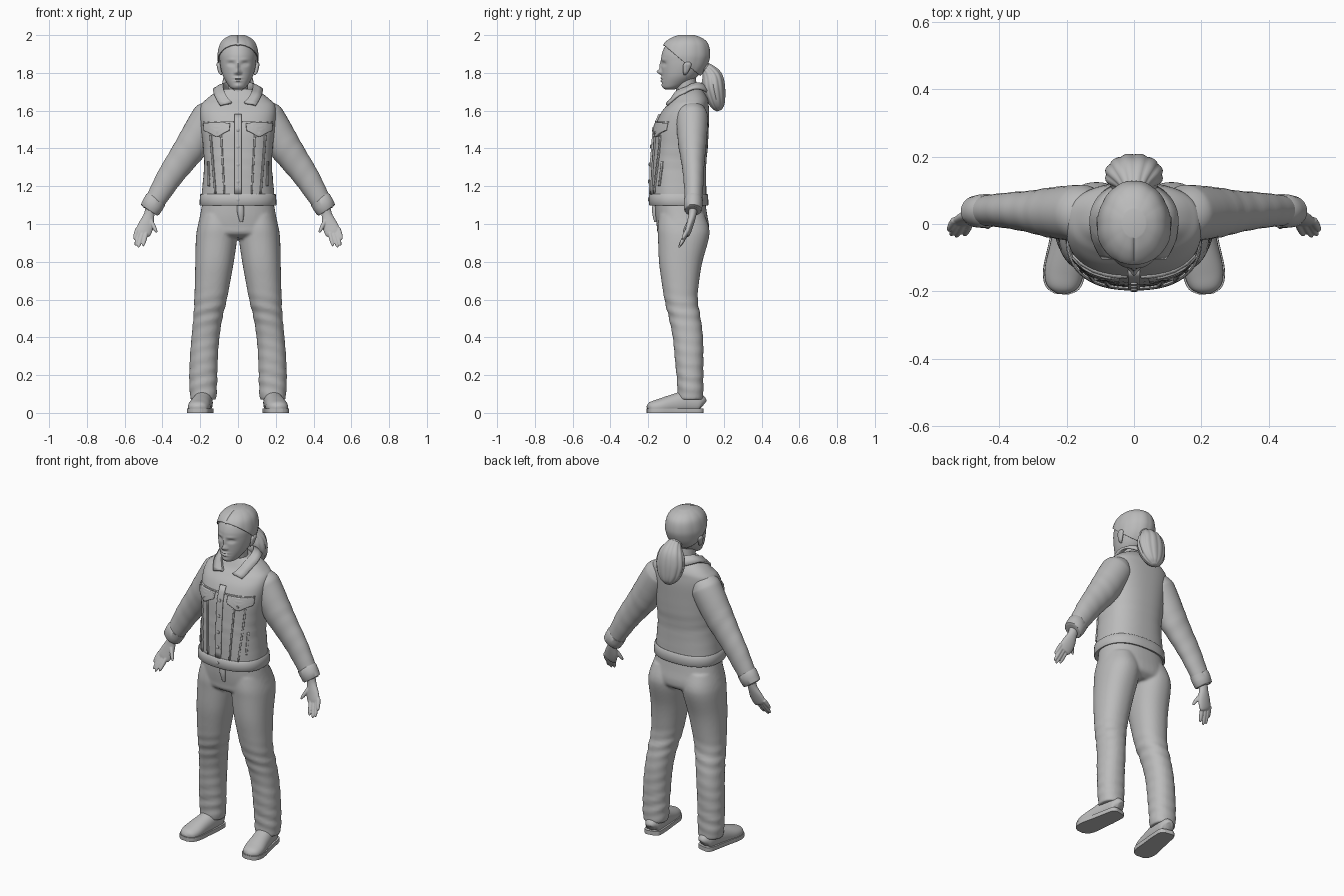
import bpy, bmesh, math
from mathutils import Vector

cube = bpy.data.objects.get("Cube")
if cube:
    bpy.data.objects.remove(cube, do_unlink=True)

grey = bpy.data.materials.new("plain_grey")
grey.use_nodes = True
grey.diffuse_color = (0.5, 0.5, 0.5, 1)
grey.node_tree.nodes["Principled BSDF"].inputs["Base Color"].default_value = (0.5, 0.5, 0.5, 1)
SIDES = (("left", 1), ("right", -1))


def finish(name, bm, voxel=0, thick=0, angle=50):
    """Turn a bmesh into a shaded object, optionally fused or thickened."""
    bmesh.ops.recalc_face_normals(bm, faces=bm.faces)
    mesh = bpy.data.meshes.new(name)
    bm.to_mesh(mesh)
    bm.free()
    mesh.materials.append(grey)
    ob = bpy.data.objects.new(name, mesh)
    bpy.context.collection.objects.link(ob)
    bpy.ops.object.select_all(action='DESELECT')
    ob.select_set(True)
    bpy.context.view_layer.objects.active = ob
    bpy.ops.object.shade_smooth_by_angle(angle=math.radians(angle))
    if voxel:
        fuse = ob.modifiers.new("fuse", 'REMESH')
        fuse.mode, fuse.voxel_size, fuse.use_smooth_shade = 'VOXEL', voxel, True
        relax = ob.modifiers.new("relax", 'SMOOTH')
        relax.factor, relax.iterations = 0.5, 3
    if thick:
        shell = ob.modifiers.new("shell", 'SOLIDIFY')
        shell.thickness, shell.offset = thick, 0
    return ob


def spline(points, steps):
    """Catmull-Rom interpolation of equal-length tuples."""
    out, last = [], len(points) - 1
    for i in range(last):
        a, b, c, d = (points[min(max(i + k, 0), last)] for k in (-1, 0, 1, 2))
        for s in range(steps):
            t = s / steps
            out.append([q + t / 2 * (r - p + t * (2 * p - 5 * q + 4 * r - w + t * (3 * (q - r) + w - p)))
                        for p, q, r, w in zip(a, b, c, d)])
    return out + [list(points[-1])]


def loft(bm, rings, s=1, power=2, side=(0, 1, 0), flat=False, steps=6, count=32,
         folds=(), flutes=0, low=-9, high=9):
    """Skin rings of (x, y, z, half width, half depth); s mirrors in x."""
    pts = spline(rings, steps)
    rows = []
    for i, (x, y, z, ru, rv) in enumerate(pts):
        u, v = Vector((1, 0, 0)), Vector((0, 1, 0))
        if not flat:
            t = (Vector(pts[min(i + 1, len(pts) - 1)][:3]) - Vector(pts[max(i - 1, 0)][:3])).normalized()
            v = Vector(side)
            v = (v - t * v.dot(t)).normalized()
            u = v.cross(t)
        row = []
        for k in range(count):
            a = math.tau * k / count
            c, n = math.cos(a), math.sin(a)
            grow = 1 + flutes * abs(math.sin(6 * a))
            for centre, spread, amount in folds:
                grow += amount * math.sin(95 * z + 2 * c + n) * math.exp(-((z - centre) / spread) ** 2)
            co = Vector((x, y, z))
            co += u * math.copysign(abs(c) ** (2 / power), c) * ru * grow
            co += v * math.copysign(abs(n) ** (2 / power), n) * rv * grow
            row.append(bm.verts.new((co.x * s, co.y, min(max(co.z, low), high))))
        rows.append(row)
    for a, b in zip(rows, rows[1:]):
        for k in range(count):
            j = (k + 1) % count
            bm.faces.new((a[k], a[j], b[j], b[k]))
    bm.faces.new(rows[0])
    bm.faces.new(rows[-1])
    return bm


def levels(table):
    """Rows of (height, half width, front, back) become loft rings."""
    return [(0, (f + b) / 2, z, w, (b - f) / 2) for z, w, f, b in table]


def grid(rows):
    bm = bmesh.new()
    vs = [[bm.verts.new(co) for co in row] for row in rows]
    for a, b in zip(vs, vs[1:]):
        for k in range(len(a) - 1):
            bm.faces.new((a[k], a[k + 1], b[k + 1], b[k]))
    return bm


# jacket body
BULK = 2.4
torso = levels([(1.10, .195, -.185, .11), (1.16, .192, -.187, .108), (1.3, .18, -.183, .106),
                (1.4, .184, -.176, .115), (1.5, .195, -.166, .12), (1.58, .202, -.137, .123),
                (1.63, .196, -.1, .12), (1.66, .168, -.075, .116), (1.69, .13, -.058, .1),
                (1.715, .085, -.045, .08)])
finish("jacket_body", loft(bmesh.new(), torso, power=BULK, flat=True, count=64,
                           folds=[(1.3, .1, .006)]))
dense = spline(torso, 10)


def chest(x, z):
    """Front surface of the jacket."""
    _, y, _, w, d = min(dense, key=lambda r: abs(r[2] - z))
    return y - d * max(0, 1 - min(1, abs(x / w)) ** BULK) ** (1 / BULK)


def patch(name, top, bottom, thick=.014):
    """Cloth plate lying on the chest between two (x, z) polylines."""
    top, bottom = spline(top, 5), spline(bottom, 5)
    rows = []
    for i in range(13):
        t = i / 12
        pairs = [(a[0] + t * (b[0] - a[0]), a[1] + t * (b[1] - a[1])) for a, b in zip(top, bottom)]
        rows.append([(x, chest(x, z) - .002, z) for x, z in pairs])
    return finish(name, grid(rows), thick=thick, angle=35)


# waistband
finish("waistband", loft(bmesh.new(), levels([(1.1, .196, -.188, .112), (1.102, .203, -.196, .118),
       (1.155, .2, -.196, .116), (1.158, .19, -.186, .107)]), power=BULK, flat=True, steps=2, count=64))

# button strip and buttons
patch("button_strip", [(-.018, 1.58), (.018, 1.58)], [(-.018, 1.16), (.018, 1.16)])
for i, z in enumerate((1.5, 1.41, 1.315, 1.225, 1.13)):
    y = chest(0, z) - .009
    finish(f"button_{i + 1}", loft(bmesh.new(), [(0, y + .01, z, .01, .01), (0, y - .004, z, .01, .01),
           (0, y - .006, z, .006, .006)], side=(0, 0, 1), steps=1, count=16))

for label, s in SIDES:
    # chest pocket flap with button
    flap_top = [(s * x, 1.535) for x in (.042, .075, .11, .145, .178)]
    flap_low = [(s * x, z) for x, z in ((.045, 1.495), (.075, 1.48), (.11, 1.462), (.145, 1.48), (.175, 1.495))]
    patch(label + "_pocket_flap", flap_top, flap_low, .018)
    y = chest(.11, 1.48) - .014
    finish(label + "_flap_button", loft(bmesh.new(), [(.11, y + .01, 1.483, .008, .008),
           (.11, y, 1.483, .008, .008)], s, side=(0, 0, 1), steps=1, count=12))
    # yoke seam and tapered front seams
    patch(label + "_yoke_seam", [(s * .02, 1.543), (s * .18, 1.543)], [(s * .02, 1.537), (s * .18, 1.537)], .01)
    for place, x0, x1 in (("inner", .085, .068), ("outer", .14, .115)):
        patch(f"{label}_{place}_seam", [(s * x0, 1.47), (s * (x0 + .008), 1.47)],
              [(s * x1, 1.16), (s * (x1 + .008), 1.16)], .012)
    patch(label + "_side_pocket", [(s * .152, 1.33), (s * .159, 1.33)], [(s * .15, 1.2), (s * .157, 1.2)], .01)

    # sleeve and cuff
    finish(label + "_sleeve", loft(bmesh.new(), [(.11, .03, 1.625, .045, .06), (.145, .03, 1.58, .084, .082),
           (.17, .032, 1.54, .09, .084), (.245, .034, 1.415, .086, .074), (.305, .037, 1.33, .076, .062),
           (.365, .04, 1.245, .067, .054), (.425, .04, 1.145, .056, .047), (.465, .037, 1.08, .047, .042)],
           s, folds=[(1.25, .12, .012), (1.42, .06, .012)]))
    finish(label + "_cuff", loft(bmesh.new(), [(.434, .039, 1.13, .045, .04), (.436, .039, 1.128, .058, .05),
           (.466, .037, 1.076, .055, .047), (.468, .037, 1.073, .044, .038)], s, steps=2))

    # hand: palm, four fingers and thumb fused
    hand = loft(bmesh.new(), [(.458, .038, 1.1, .03, .025), (.47, .034, 1.05, .028, .021),
                (.484, .022, 1.0, .04, .019), (.5, .01, .96, .042, .016), (.507, .004, .945, .034, .012)], s)
    fingers = (((.532, .012, .975), (.55, -.02, .92)), ((.522, .007, .96), (.543, -.033, .885)),
               ((.506, .003, .95), (.528, -.038, .875)), ((.486, .003, .95), (.503, -.034, .883)),
               ((.46, .018, 1.015), (.43, -.012, .955)))
    for a, b in fingers:
        a, b = Vector(a), Vector(b)
        loft(hand, [(*a.lerp(b, t), r, r) for t, r in ((0, .011), (.4, .0115), (.8, .009), (1, .004))],
             s, steps=4, count=12)
    finish(label + "_hand", hand, voxel=.0035)

    # shoe, sole and laces
    last = [(.174, .088, .04, .018, .025), (.177, .07, .05, .042, .05), (.185, 0, .055, .05, .06),
            (.196, -.07, .045, .054, .052), (.207, -.14, .032, .058, .042),
            (.213, -.185, .026, .046, .032), (.215, -.205, .022, .016, .014)]
    finish(label + "_shoe", loft(bmesh.new(), last, s, power=2.2, side=(0, 0, 1), low=.015))
    finish(label + "_sole", loft(bmesh.new(), [(x, y * 1.015, .012, w + .005, .06) for x, y, _, w, _ in last],
                                 s, power=3, side=(0, 0, 1), low=0, high=.024))
    for i in range(4):
        x, y, z = .195 + .003 * i, -.062 - .02 * i, .097 - .007 * i
        finish(f"{label}_lace_{i + 1}", loft(bmesh.new(), [(x - .028, y, z - .01, .004, .004),
               (x, y - .004, z, .004, .004), (x + .028, y, z - .01, .004, .004)], s, count=8, steps=4))

# trousers: hips and both legs fused
trousers = loft(bmesh.new(), levels([(1.13, .186, -.165, .1), (1.05, .2, -.162, .112), (.99, .212, -.155, .122),
                (.95, .208, -.148, .115), (.925, .16, -.11, .08)]), power=2.3, flat=True, count=48)
leg = [(.105, -.022, 1.05, .09, .12), (.11, -.014, .98, .105, .136), (.114, -.014, .92, .109, .134),
       (.124, -.028, .8, .102, .115), (.134, -.03, .7, .094, .1), (.145, -.026, .6, .086, .088),
       (.16, -.006, .5, .077, .084), (.172, .01, .4, .074, .08), (.18, .016, .3, .074, .076),
       (.184, .022, .17, .074, .07), (.184, .024, .09, .07, .068), (.184, .024, .07, .066, .064)]
for label, s in SIDES:
    loft(trousers, leg, s, power=2.2, flat=True, count=48, folds=[(.53, .08, .035), (.17, .09, .035), (.34, .07, .015)])
finish("trousers", trousers, voxel=.008)
finish("fly_fold", loft(bmesh.new(), [(.012, -.165, 1.12, .016, .012), (.014, -.167, 1.06, .018, .012),
                                      (.018, -.16, 1.01, .008, .008)], flat=True, count=16))

# collar: neck edge, top edge and turned-down edge
rows = []
for span, w, d, z0, lean, lift in ((2.6, .068, .07, 1.66, .035, .02), (2.7, .082, .085, 1.682, .055, .045),
                                   (2.5, .105, .1, 1.665, .06, .052), (2.33, .13, .115, 1.63, .06, .075)):
    row = []
    for i in range(41):
        a = span * (i / 20 - 1)
        x, y = w * math.sin(a), .01 + d * math.cos(a)
        z = z0 + lean * math.cos(a) + lift * math.sin(a) ** 2
        if y < 0 and w > .07:
            y = min(y, chest(x, z) - .009)
        row.append((x, y, z))
    rows.append(row)
finish("collar", grid(rows), thick=.012)

# neck and necklace
finish("neck", loft(bmesh.new(), [(0, .01, 1.62, .066, .066), (0, .005, 1.69, .055, .056),
                                  (0, -.005, 1.79, .054, .056)], flat=True))
finish("necklace", loft(bmesh.new(), [(0, .002, z, w, w) for z, w in ((1.683, .054), (1.687, .061), (1.691, .054))],
                        flat=True, steps=2))

# head with sculpted face
skull = [(1.713, .022, -.11, -.06), (1.722, .04, -.122, -.03), (1.745, .058, -.127, .015), (1.78, .078, -.128, .06),
         (1.82, .09, -.13, .092), (1.86, .096, -.131, .11), (1.9, .097, -.128, .117), (1.945, .085, -.108, .107),
         (1.975, .06, -.073, .078), (1.992, .025, -.03, .035)]
head = loft(bmesh.new(), levels(skull), flat=True, count=96, steps=8)
features = [(0, 1.805, .012, .013, .024), (0, 1.835, .008, .025, .01), (.037, 1.848, .018, .011, -.011),
            (.037, 1.846, .01, .006, .004), (.035, 1.87, .025, .008, .003), (0, 1.772, .02, .006, .009),
            (0, 1.758, .017, .006, .008), (0, 1.765, .022, .003, -.005), (.015, 1.8, .005, .006, .008),
            (0, 1.732, .018, .01, .004)]
for v in head.verts:
    if v.co.y < -.03:
        x, z = abs(v.co.x), v.co.z
        v.co.y -= sum(h * math.exp(-((x - cx) / sx) ** 2 - ((z - cz) / sz) ** 2) for cx, cz, sx, sz, h in features)
finish("head", head)

# hair cap trimmed along the hairline, with a centre parting
hair = loft(bmesh.new(), [(x, y, z + .006 * (z > 1.9), w + .008, d + .008) for x, y, z, w, d in levels(skull)],
            flat=True, count=96, steps=6, flutes=.012)
bmesh.ops.bisect_plane(hair, geom=hair.verts[:] + hair.edges[:] + hair.faces[:], plane_co=(0, 0, 1.848),
                       plane_no=(0, .85, 1), clear_inner=True)
for v in hair.verts:
    if v.co.y < .04:
        v.co.z -= .005 * math.exp(-(v.co.x / .005) ** 2)
finish("hair", hair, thick=.006)

# ponytail and tie
finish("ponytail", loft(bmesh.new(), [(0, .085, 1.835, .022, .02), (0, .115, 1.815, .045, .036),
       (0, .138, 1.775, .072, .054), (0, .147, 1.72, .082, .058), (0, .16, 1.66, .07, .047),
       (0, .17, 1.62, .045, .032), (0, .176, 1.6, .015, .012)], count=72, flutes=.07))
finish("hair_tie", loft(bmesh.new(), [(0, .09, 1.832, .028, .024), (0, .098, 1.828, .04, .034),
                                      (0, .108, 1.82, .036, .03)], steps=3))

# ears
for label, s in SIDES:
    finish(label + "_ear", loft(bmesh.new(), [(.088, -.006, 1.79, .004, .006), (.095, -.002, 1.803, .009, .013),
           (.1, .004, 1.83, .011, .021), (.102, .008, 1.848, .011, .02), (.1, .008, 1.862, .004, .008)],
           s, flat=True, count=20))
